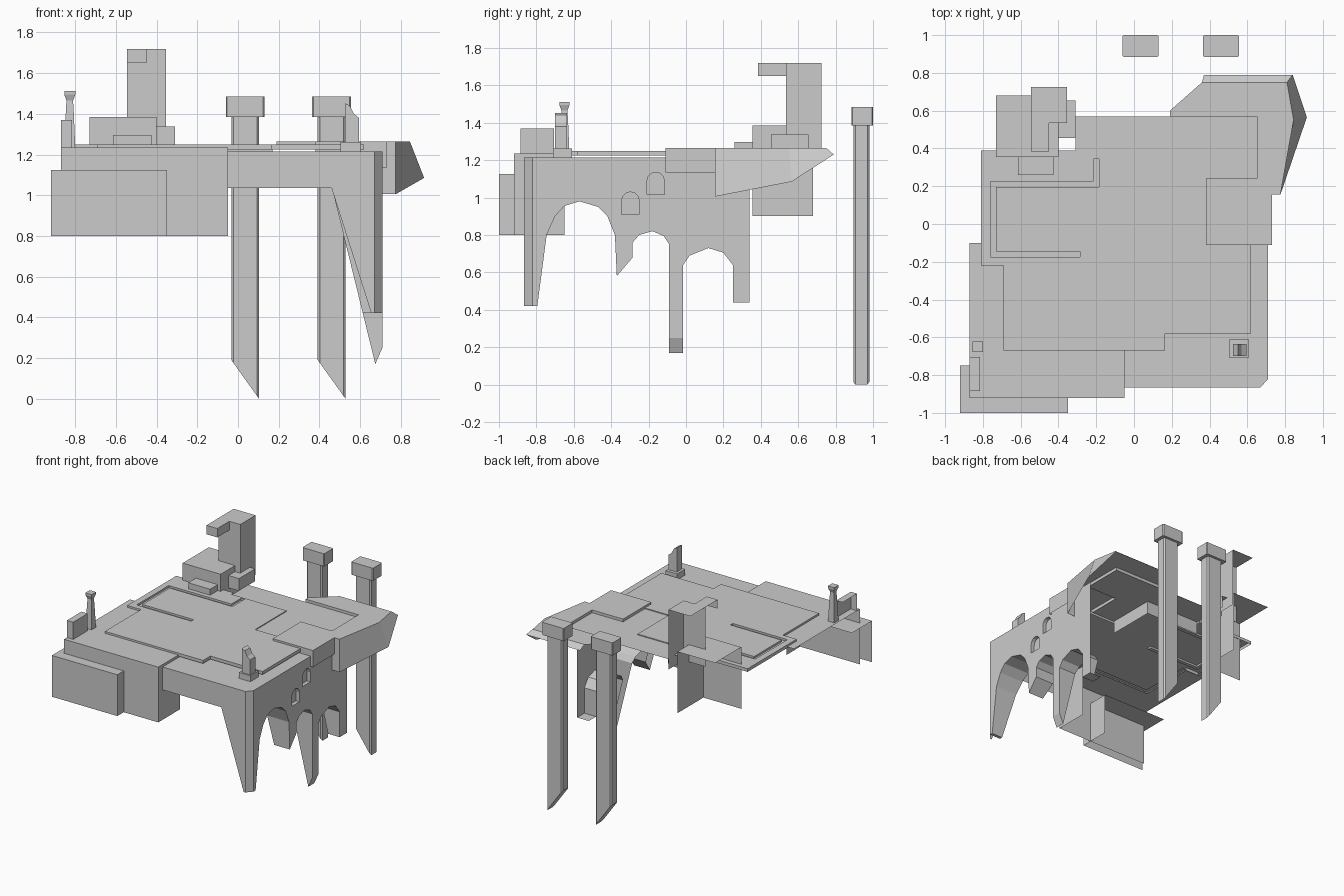
import bpy, bmesh, math
from mathutils import Vector

if "Cube" in bpy.data.objects:
    bpy.data.objects.remove(bpy.data.objects["Cube"], do_unlink=True)

GREY = (0.6, 0.6, 0.6, 1)
stone = bpy.data.materials.new("pale_grey")
stone.use_nodes = True
stone.diffuse_color = GREY
stone.node_tree.nodes["Principled BSDF"].inputs["Base Color"].default_value = GREY

SIDES = {"T": (0, 0, 1), "B": (0, 0, -1), "F": (0, -1, 0),
         "K": (0, 1, 0), "R": (1, 0, 0), "L": (-1, 0, 0)}


def finish(name, bm):
    bm.normal_update()
    mesh = bpy.data.meshes.new(name)
    bm.to_mesh(mesh)
    bm.free()
    mesh.materials.append(stone)
    obj = bpy.data.objects.new(name, mesh)
    bpy.context.collection.objects.link(obj)
    return obj


def drop(bm, test):
    bm.normal_update()
    bmesh.ops.delete(bm, geom=[f for f in bm.faces if test(f)], context="FACES")


def box(name, x, y, z, keep="TFRKL", bevel=0):
    """Box from ranges, keeping only the listed sides."""
    bm = bmesh.new()
    bmesh.ops.create_cube(bm, size=1)
    for v in bm.verts:
        v.co = [r[0] if c < 0 else r[1] for c, r in zip(v.co, (x, y, z))]
    normals = [Vector(SIDES[k]) for k in keep]
    drop(bm, lambda f: not any(f.normal.dot(n) > 0.9 for n in normals))
    if bevel:
        edges = [e for e in bm.edges if abs(e.verts[0].co.z - e.verts[1].co.z) > 0.02]
        bmesh.ops.bevel(bm, geom=edges, offset=bevel, segments=1, affect="EDGES")
    return finish(name, bm)


def sheets(name, *polys):
    """Open surface made of polygons."""
    bm = bmesh.new()
    for poly in polys:
        bm.faces.new([bm.verts.new(p) for p in poly])
    bmesh.ops.remove_doubles(bm, verts=bm.verts, dist=0.0005)
    return finish(name, bm)


def prism(name, outline, depth, place):
    """Closed solid: outline at depth[0] and depth[1], placed by a rule."""
    bm = bmesh.new()
    rings = [[bm.verts.new(place(a, b, d)) for a, b in outline] for d in depth]
    bm.faces.new(rings[0])
    bm.faces.new(rings[1])
    n = len(outline)
    for i in range(n):
        j = (i + 1) % n
        bm.faces.new((rings[0][i], rings[0][j], rings[1][j], rings[1][i]))
    bmesh.ops.recalc_face_normals(bm, faces=bm.faces)
    return finish(name, bm)


def flat(a, b, d):
    return (a, b, d)


def carve(obj, cutters, test):
    """Cut shapes out of a solid, then open it where the test says."""
    for c in cutters:
        c.hide_render = True
        mod = obj.modifiers.new("cut", "BOOLEAN")
        mod.operation, mod.object, mod.solver = "DIFFERENCE", c, "EXACT"
    dg = bpy.context.evaluated_depsgraph_get()
    mesh = bpy.data.meshes.new_from_object(obj.evaluated_get(dg))
    obj.modifiers.clear()
    obj.data = mesh
    bm = bmesh.new()
    bm.from_mesh(mesh)
    drop(bm, test)
    bm.to_mesh(mesh)
    bm.free()
    for c in cutters:
        bpy.data.objects.remove(c, do_unlink=True)


# Rear pillars with caps and slanted feet
for side, x in (("right", 0.035), ("left", 0.46)):
    box(side + "_pillar_cap", (x - 0.095, x + 0.095), (0.885, 1), (1.385, 1.485), "TBFRKL", 0.006)
    shaft = box(side + "_pillar", (x - 0.068, x + 0.068), (0.895, 0.98), (0, 1.39), "TBFRKL", 0.01)
    for v in shaft.data.vertices:
        if v.co.z < 0.1:
            v.co.z = (x + 0.068 - v.co.x) / 0.136 * 0.19

# Main deck with its engraved hook line
main = prism("main_deck", [(-0.69, -0.67), (0.165, -0.67), (0.165, -0.58), (0.62, -0.58),
             (0.62, -0.03), (0.17, -0.03), (0.17, 0.36), (-0.31, 0.36), (-0.31, 0.39),
             (-0.81, 0.39), (-0.81, -0.22), (-0.69, -0.22)], (1.225, 1.25), flat)
hook = prism("hook_cutter", [(-0.285, -0.175), (-0.76, -0.175), (-0.76, 0.225), (-0.215, 0.225),
             (-0.215, 0.345), (-0.185, 0.345), (-0.185, 0.195), (-0.73, 0.195),
             (-0.73, -0.145), (-0.285, -0.145)], (1.235, 1.3), flat)
carve(main, [hook], lambda f: f.normal.z < -0.9)
sheets("main_deck_skirt",
       [(0.17, -0.03, 1.14), (0.17, 0.36, 1.14), (0.17, 0.36, 1.25), (0.17, -0.03, 1.25)],
       [(0.17, 0.36, 1.14), (-0.31, 0.36, 1.14), (-0.31, 0.36, 1.25), (0.17, 0.36, 1.25)])

# Sunken rear deck
z = 1.243
sheets("rear_deck", [(x, y, z) for x, y in ((-0.31, 0.36), (0.17, 0.36), (0.17, -0.03),
       (0.38, -0.03), (0.38, 0.24), (0.65, 0.24), (0.65, 0.57), (-0.31, 0.57))])

# Raised corner deck with the faceted overhang
z = 1.265
top = [(x, y, z) for x, y in ((0.38, -0.11), (0.73, -0.11), (0.73, 0.155), (0.775, 0.155),
       (0.845, 0.55), (0.81, 0.75), (0.36, 0.75), (0.19, 0.6), (0.19, 0.57),
       (0.65, 0.57), (0.65, 0.24), (0.38, 0.24))]
low, tip = (0.775, 0.155, 1.005), (0.915, 0.565, 1.085)
back_r, back_l = (0.84, 0.79, 1.23), (0.37, 0.79, 1.23)


def drape(a, b, depth):
    return [(*a[:2], z - depth), (*b[:2], z - depth), b, a]


sheets("corner_deck", top, drape(top[0], top[1], 0.13), drape(top[1], top[2], 0.13),
       [(0.71, 0.155, 1.005), low, top[3], (0.71, 0.155, z)],
       [low, tip, top[4], top[3]], [tip, back_r, top[5], top[4]],
       [back_r, back_l, top[6], top[5]], drape(top[8], top[9], 0.025),
       drape(top[9], top[10], 0.025), drape(top[10], top[11], 0.025), drape(top[11], top[0], 0.025))

# Front ledge, front wall and chamfered corner
z = 1.215
sheets("front_ledge",
       [(-0.05, -0.865, z), (0.67, -0.865, z), (0.71, -0.82, z), (0.71, -0.55, z), (-0.05, -0.55, z)],
       [(0.6, -0.55, z), (0.71, -0.55, z), (0.71, -0.1, z), (0.6, -0.1, z)])
sheets("front_wall",
       [(x, -0.865, h) for x, h in ((-0.05, 1.035), (0.46, 1.035), (0.655, 0.42), (0.67, 0.42),
                                    (0.67, z), (-0.05, z))],
       [(0.67, -0.865, 0.42), (0.71, -0.82, 0.42), (0.71, -0.82, z), (0.67, -0.865, z)])

# Arched side wall with hanging legs and two small windows
arches = [(-0.82, 0.42), (-0.795, 0.42), (-0.745, 0.8), (-0.7, 0.9), (-0.65, 0.955),
          (-0.57, 0.98), (-0.47, 0.95), (-0.42, 0.9), (-0.38, 0.8), (-0.37, 0.58),
          (-0.285, 0.68), (-0.285, 0.76), (-0.25, 0.8), (-0.18, 0.82), (-0.12, 0.795),
          (-0.09, 0.75), (-0.09, 0.17), (-0.015, 0.17), (-0.015, 0.64), (0.02, 0.69),
          (0.12, 0.73), (0.2, 0.705), (0.25, 0.64), (0.25, 0.44), (0.34, 0.44),
          (0.34, z), (-0.82, z)]


def wall_point(y, h, outer):
    if outer:
        return (0.71, y, max(h, 0.25))
    return (0.675 - (h - 0.17) * 0.246, y, h)


wall = prism("arched_side_wall", arches, (True, False), wall_point)
windows = []
for y, h in ((-0.297, 0.91), (-0.162, 1.015)):
    arc = [(y + 0.047 * math.cos(a * math.pi / 6), h + 0.073 + 0.047 * math.sin(a * math.pi / 6))
           for a in range(7)]
    windows.append(prism("window_cutter", [(y - 0.047, h), (y + 0.047, h)] + arc, (0.68, 0.75),
                         lambda a, b, d: (d, a, b)))
carve(wall, windows, lambda f: f.normal.x < -0.9 or f.normal.z > 0.9 and f.calc_center_median().z > 1.2
      or f.normal.y > 0.9 and f.calc_center_median().y > 0.33)

# Left ledge and the two front blocks below it
z = 1.235
sheets("left_ledge",
       [(-0.87, -0.92, z), (-0.05, -0.92, z), (-0.05, -0.64, z), (-0.87, -0.64, z)],
       [(-0.87, -0.64, z), (-0.66, -0.64, z), (-0.66, -0.22, z), (-0.87, -0.22, z)],
       [(-0.87, -0.22, z), (-0.8, -0.22, z), (-0.8, -0.1, z), (-0.87, -0.1, z)])
box("front_block", (-0.87, -0.05), (-0.92, -0.65), (0.8, z), "FR")
box("low_front_block", (-0.92, -0.35), (-1, -0.75), (0.8, 1.125), "TFR")

# Stepped tower with a hooked top
box("tower_base", (-0.73, -0.4), (0.355, 0.68), (0.9, 1.385), "TFR")
box("tower", (-0.545, -0.355), (0.535, 0.725), (1.25, 1.72), "TFR")
box("tower_hook", (-0.545, -0.45), (0.385, 0.54), (1.65, 1.72), "TFR")
box("tower_step", (-0.615, -0.425), (0.26, 0.36), (1.25, 1.297), "TFR")
box("tower_side_step", (-0.4, -0.31), (0.455, 0.655), (1.24, 1.337), "TFR")

# Left corner: block and flared post
box("corner_block", (-0.87, -0.815), (-0.885, -0.705), (z, 1.37), "TFR")
cx, cy = -0.827, -0.65
rings = [(0.027, z), (0.019, 1.42), (0.016, 1.465), (0.027, 1.495), (0.027, 1.512)]
bm = bmesh.new()
loops = [[bm.verts.new((cx + r * sx, cy + r * sy, h)) for sx, sy in ((-1, -1), (1, -1), (1, 1), (-1, 1))]
         for r, h in rings]
for a, b in zip(loops, loops[1:]):
    for i in range(4):
        j = (i + 1) % 4
        bm.faces.new((a[i], a[j], b[j], b[i]))
bm.faces.new(loops[-1])
finish("flared_post", bm)

# Right corner: plinth and broken stub
box("stub_plinth", (0.505, 0.605), (-0.71, -0.61), (1.215, 1.262))
prism("broken_stub", [(0.525, 1.26), (0.595, 1.26), (0.595, 1.38), (0.57, 1.4), (0.55, 1.44),
      (0.525, 1.452)], (-0.7, -0.635), lambda a, b, d: (a, d, b))
